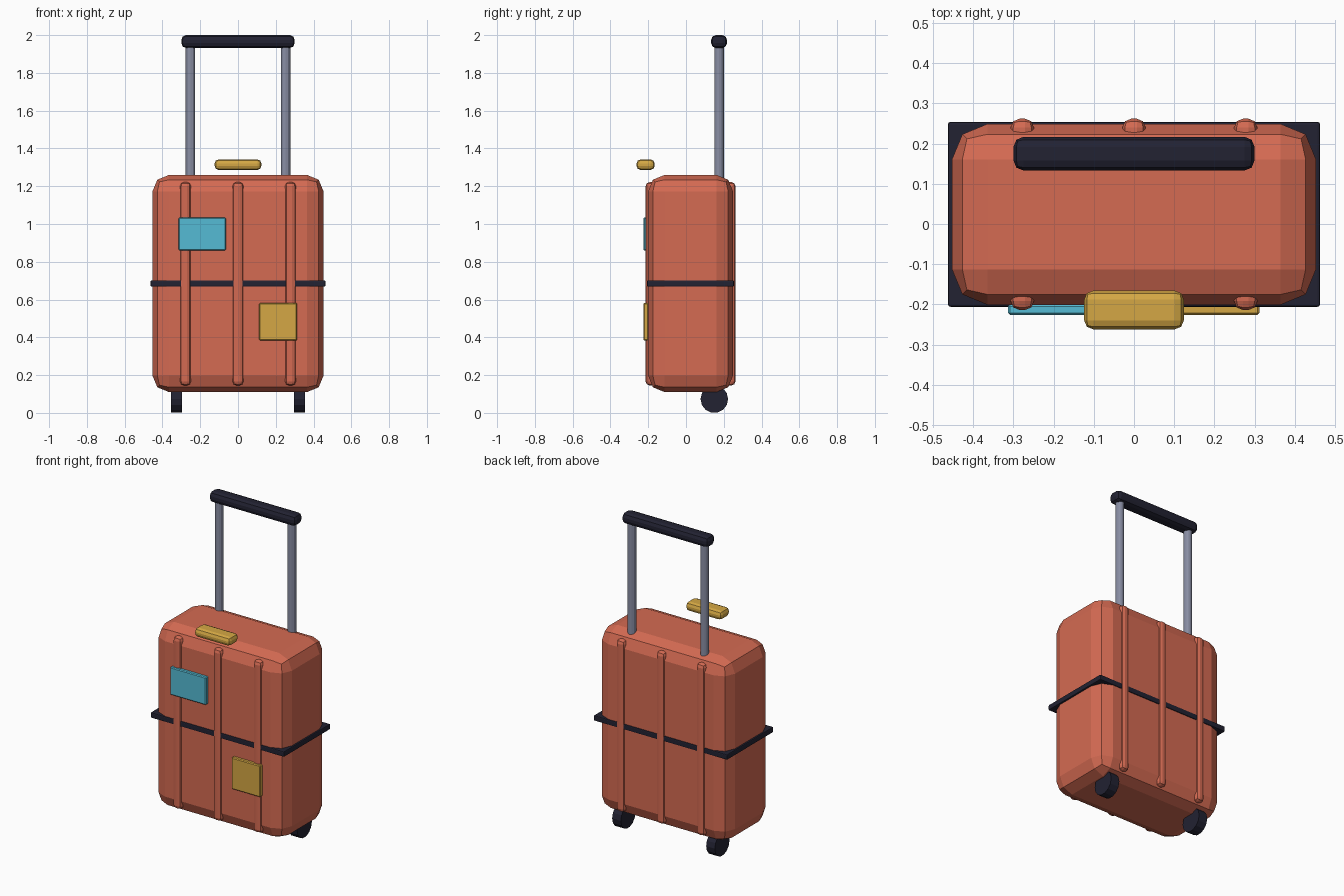
import bpy
import bmesh
import math
from mathutils import Matrix, Vector

default = bpy.data.objects.get("Cube")
if default:
    bpy.data.objects.remove(default, do_unlink=True)


def material(name, rgb):
    mat = bpy.data.materials.new(name)
    mat.use_nodes = True
    colour = (*rgb, 1.0)
    mat.diffuse_color = colour
    mat.node_tree.nodes["Principled BSDF"].inputs["Base Color"].default_value = colour
    return mat


CORAL = material("coral_shell", (0.66, 0.145, 0.085))
DARK = material("dark_rubber", (0.016, 0.016, 0.032))
METAL = material("grey_metal", (0.25, 0.27, 0.37))
GOLD = material("gold", (0.66, 0.39, 0.058))
CYAN = material("cyan_label", (0.09, 0.50, 0.66))


def add_object(name, bm, mat):
    mesh = bpy.data.meshes.new(name)
    bm.to_mesh(mesh)
    bm.free()
    mesh.materials.append(mat)
    obj = bpy.data.objects.new(name, mesh)
    bpy.context.collection.objects.link(obj)
    return obj


def box(name, x, y, z, mat, bevel, segments=2):
    """Bevelled box from (min, max) spans along each axis."""
    spans = (x, y, z)
    centre = Vector([(a + b) / 2 for a, b in spans])
    size = Vector([b - a for a, b in spans])
    bm = bmesh.new()
    bmesh.ops.create_cube(bm, size=1)
    bmesh.ops.scale(bm, vec=size, verts=bm.verts)
    obj = add_object(name, bm, mat)
    obj.location = centre
    mod = obj.modifiers.new("rounded_edges", "BEVEL")
    mod.width = bevel
    mod.segments = segments
    return obj


def cylinder(name, centre, radius, length, sides, mat, rotation=None):
    bm = bmesh.new()
    bmesh.ops.create_cone(bm, cap_ends=True, segments=sides, radius1=radius,
                          radius2=radius, depth=length,
                          matrix=rotation or Matrix.Identity(4))
    obj = add_object(name, bm, mat)
    obj.location = centre
    return obj


# Shell and the strap around it
MID_Y = 0.024
box("shell", (-0.453, 0.453), (MID_Y - 0.225, MID_Y + 0.225), (0.11, 1.26), CORAL, 0.088)
box("strap", (-0.463, 0.463), (MID_Y - 0.23, MID_Y + 0.23), (0.668, 0.702), DARK, 0.006)

# Raised ribs on the front and back
for side, face in (("front", -1), ("back", 1)):
    for place, x in (("right", -0.278), ("middle", 0), ("left", 0.278)):
        y = MID_Y + face * 0.208
        box(f"{side}_rib_{place}", (x - 0.029, x + 0.029), (y - 0.03, y + 0.03),
            (0.145, 1.222), CORAL, 0.022)

# Telescopic rods and wheels, one of each per side
sideways = Matrix.Rotation(math.pi / 2, 4, "Y")
for place, s in (("right", -1), ("left", 1)):
    cylinder(f"handle_rod_{place}", (s * 0.252, 0.175, 1.57), 0.025, 0.78, 12, METAL)
    cylinder(f"wheel_{place}", (s * 0.326, 0.15, 0.073), 0.073, 0.06, 14, DARK, sideways)

# Pull grip and carry handle
box("pull_grip", (-0.3, 0.3), (0.133, 0.217), (1.932, 2.0), DARK, 0.025)
box("carry_handle", (-0.124, 0.124), (-0.262, -0.166), (1.286, 1.342), GOLD, 0.022)

# Travel labels on the front
box("label_upper", (-0.314, -0.064), (-0.226, -0.2), (0.86, 1.034), CYAN, 0.005, 1)
box("label_lower", (0.112, 0.312), (-0.226, -0.2), (0.383, 0.582), GOLD, 0.005, 1)
